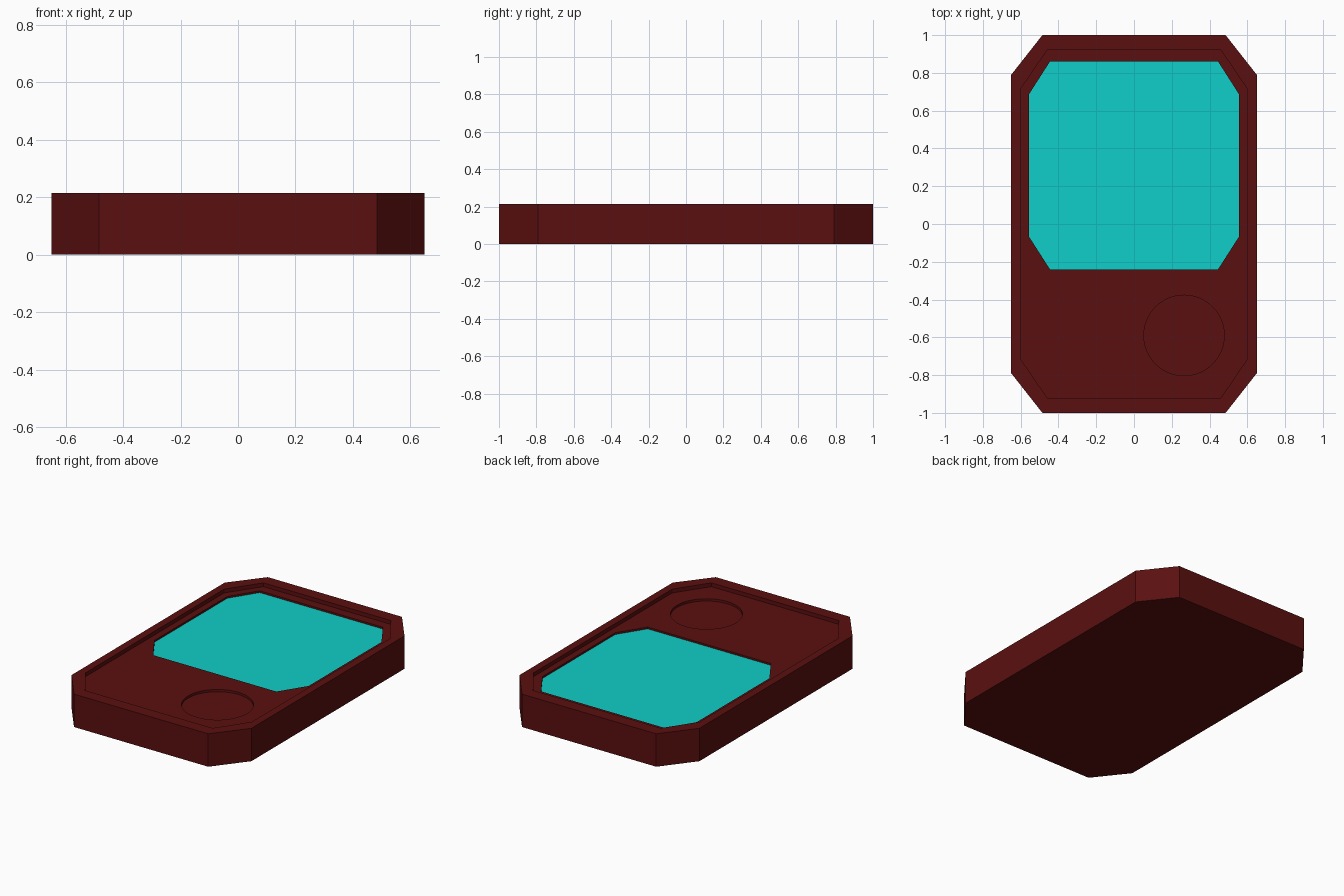
import bpy, bmesh, math

if "Cube" in bpy.data.objects:
    bpy.data.objects.remove(bpy.data.objects["Cube"])


def material(name, rgb):
    m = bpy.data.materials.new(name)
    m.diffuse_color = (*rgb, 1.0)
    m.use_nodes = True
    m.node_tree.nodes["Principled BSDF"].inputs["Base Color"].default_value = m.diffuse_color
    return m


dark_red = material("dark_red", (0.105, 0.005, 0.005))
cyan = material("cyan", (0.005, 0.62, 0.58))


def prism(name, outline, z0, z1, mat):
    """Extrude a closed outline from z0 to z1."""
    bm = bmesh.new()
    base = bm.faces.new([bm.verts.new((x, y, z0)) for x, y in outline])
    top = bmesh.ops.extrude_face_region(bm, geom=[base])["geom"]
    for v in top:
        if isinstance(v, bmesh.types.BMVert):
            v.co.z = z1
    bmesh.ops.recalc_face_normals(bm, faces=bm.faces)
    mesh = bpy.data.meshes.new(name)
    bm.to_mesh(mesh)
    bm.free()
    mesh.materials.append(mat)
    obj = bpy.data.objects.new(name, mesh)
    bpy.context.collection.objects.link(obj)
    return obj


def octagon(w, h, cx, cy, y0=0.0):
    """Rectangle of half size w, h with corners cut back by cx, cy."""
    return [(x, y + y0) for x, y in (
        (w, -h + cy), (w, h - cy), (w - cx, h), (-w + cx, h),
        (-w, h - cy), (-w, -h + cy), (-w + cx, -h), (w - cx, -h))]


def circle(x, y, r, n=64):
    return [(x + r * math.cos(2 * math.pi * i / n),
             y + r * math.sin(2 * math.pi * i / n)) for i in range(n)]


TOP = 0.215
FLOOR = TOP - 0.025
screen_outline = octagon(0.557, 0.55, 0.112, 0.175, 0.31)

# Case with chamfered corners
case = prism("case", octagon(0.65, 1.0, 0.165, 0.21), 0, TOP, dark_red)

# Recessed face, screen pocket and round button pocket
cuts = [
    ("face_cutter", octagon(0.60, 0.92, 0.14, 0.205), FLOOR),
    ("screen_cutter", screen_outline, FLOOR - 0.02),
    ("button_cutter", circle(0.265, -0.59, 0.213), FLOOR - 0.015),
]
for name, outline, depth in cuts:
    cutter = prism(name, outline, depth, TOP + 0.1, dark_red)
    cutter.hide_render = True
    cutter.hide_set(True)
    mod = case.modifiers.new(name, "BOOLEAN")
    mod.operation = "DIFFERENCE"
    mod.solver = "EXACT"
    mod.object = cutter

# Screen panel set just below the face
prism("screen", screen_outline, FLOOR - 0.02, FLOOR - 0.012, cyan)
